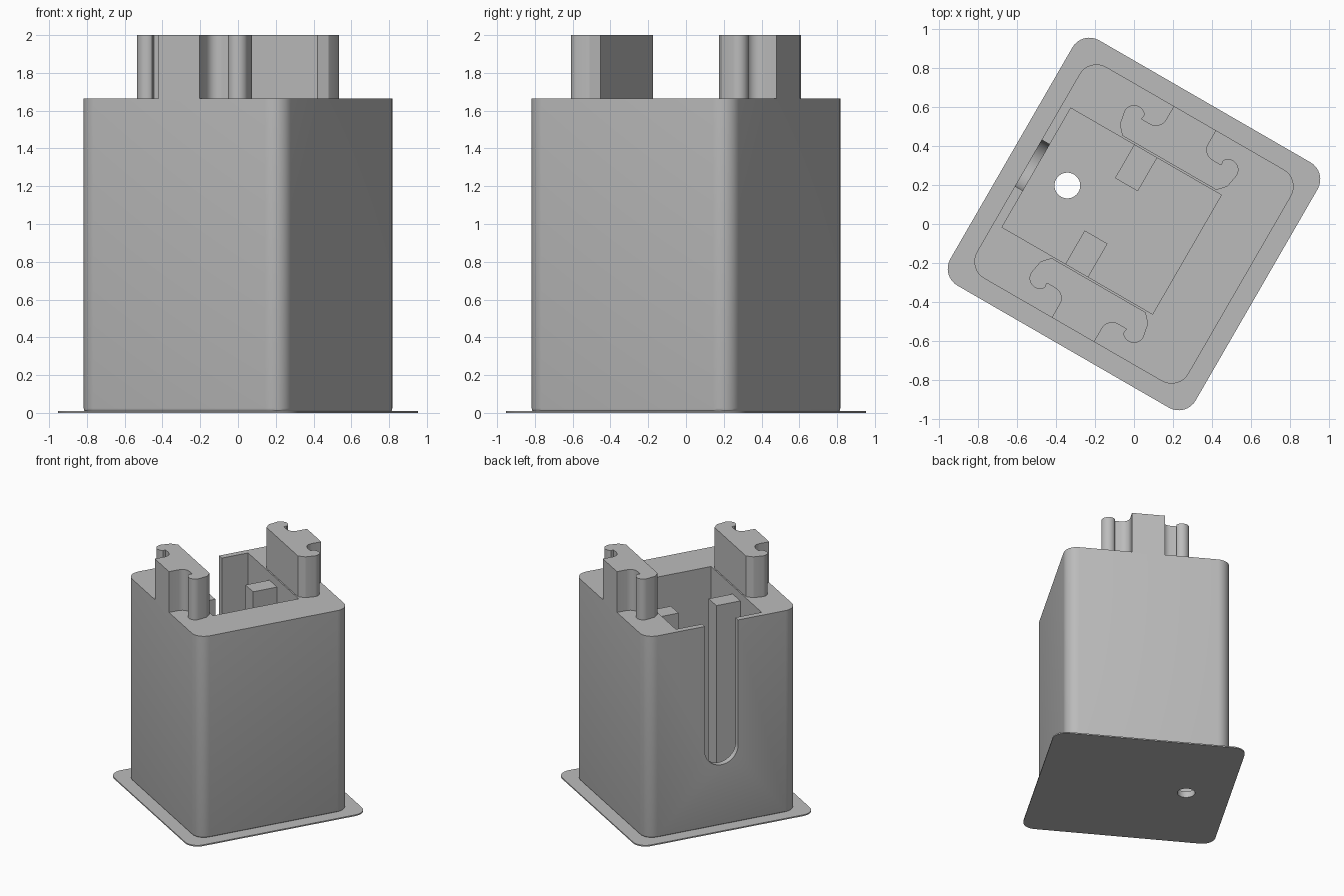
import bpy, bmesh
from math import radians, sin, cos, pi

cube = bpy.data.objects.get("Cube")
if cube:
    bpy.data.objects.remove(cube, do_unlink=True)

TURN = radians(-30)
RIM, TOP, FLOOR = 1.665, 2.0, 0.05

grey = bpy.data.materials.new("plain grey")
grey.use_nodes = True
grey.diffuse_color = (0.5, 0.5, 0.5, 1)
grey.node_tree.nodes["Principled BSDF"].inputs["Base Color"].default_value = (0.5, 0.5, 0.5, 1)


def arc(cx, cy, r, start, end, steps):
    return [(cx + r * cos(radians(start + (end - start) * i / steps)),
             cy + r * sin(radians(start + (end - start) * i / steps))) for i in range(steps + 1)]


def rounded_square(half, r):
    c = half - r
    return [p for i, (sx, sy) in enumerate([(1, 1), (-1, 1), (-1, -1), (1, -1)])
            for p in arc(c * sx, c * sy, r, 90 * i, 90 * i + 90, 8)]


def rectangle(x0, x1, y0, y1):
    return [(x0, y0), (x1, y0), (x1, y1), (x0, y1)]


def prism(name, outline, low, high, upright=False, soft_base=0):
    """Extrude an outline along z, or along x when upright (outline is then y, z)."""
    bm = bmesh.new()
    place = (lambda a, b: (low, a, b)) if upright else (lambda a, b: (a, b, low))
    face = bm.faces.new([bm.verts.new(place(a, b)) for a, b in outline])
    moved = bmesh.ops.extrude_face_region(bm, geom=[face])["geom"]
    step = (high - low, 0, 0) if upright else (0, 0, high - low)
    bmesh.ops.translate(bm, vec=step, verts=[v for v in moved if isinstance(v, bmesh.types.BMVert)])
    if soft_base:
        rim = [e for e in bm.edges if all(abs(v.co.z - low) < 1e-5 for v in e.verts)]
        bmesh.ops.bevel(bm, geom=rim, offset=soft_base, segments=3, profile=0.5, affect='EDGES')
    bmesh.ops.recalc_face_normals(bm, faces=bm.faces)
    mesh = bpy.data.meshes.new(name)
    bm.to_mesh(mesh)
    bm.free()
    mesh.materials.append(grey)
    obj = bpy.data.objects.new(name, mesh)
    bpy.context.collection.objects.link(obj)
    obj.rotation_euler.z = TURN
    return obj


def select(obj):
    bpy.ops.object.select_all(action='DESELECT')
    obj.select_set(True)
    bpy.context.view_layer.objects.active = obj


def cut(obj, cutter):
    cutter.hide_render = True
    select(obj)
    mod = obj.modifiers.new("cut", 'BOOLEAN')
    mod.operation, mod.solver, mod.object = 'DIFFERENCE', 'EXACT', cutter
    bpy.ops.object.modifier_apply(modifier=mod.name)


# Housing and base flange
housing = prism("housing", rounded_square(0.625, 0.1), 0.004, RIM, soft_base=0.02)
flange = prism("base_flange", rounded_square(0.725, 0.1), 0, 0.01)

# Cavity, round-ended side slot and drain hole
cavity = prism("cavity_cutter", rectangle(-0.577, 0.313, -0.352, 0.352), FLOOR, RIM + 0.2)
slot_outline = arc(0, 0.64, 0.137, 180, 360, 20) + [(0.137, RIM + 0.2), (-0.137, RIM + 0.2)]
slot = prism("slot_cutter", slot_outline, -0.7, -0.5, upright=True)
hole = prism("hole_cutter", arc(-0.394, 0, 0.066, 0, 348.75, 31), -0.1, 0.3)
for cutter in (cavity, slot, hole):
    cut(housing, cutter)
cut(flange, hole)
for cutter in (cavity, slot, hole):
    bpy.data.objects.remove(cutter, do_unlink=True)

# Half outline of a clip: stem, concave throat, hooked end, inner face
half_clip = ([(0.125, 0.625)] + arc(0.185, 0.545, 0.06, 180, 270, 6) +
             [(0.235, 0.485), (0.232, 0.507)] + arc(0.277, 0.480, 0.055, 135, 0, 8) +
             [(0.318, 0.405), (0.278, 0.362)])
clip = half_clip + [(-x, y) for x, y in reversed(half_clip)]

parts = [housing, flange]
for side, label in ((1, "back"), (-1, "front")):
    parts.append(prism(label + "_clip", [(x, y * side) for x, y in clip], RIM - 0.01, TOP))
    # Guide rib standing against the cavity wall
    ends = sorted((0.155 * side, 0.36 * side))
    parts.append(prism(label + "_guide_rib", rectangle(-0.202, -0.067, *ends), FLOOR - 0.01, 1.6))

for part in parts:
    select(part)
    bpy.ops.object.shade_smooth_by_angle(angle=radians(30))
